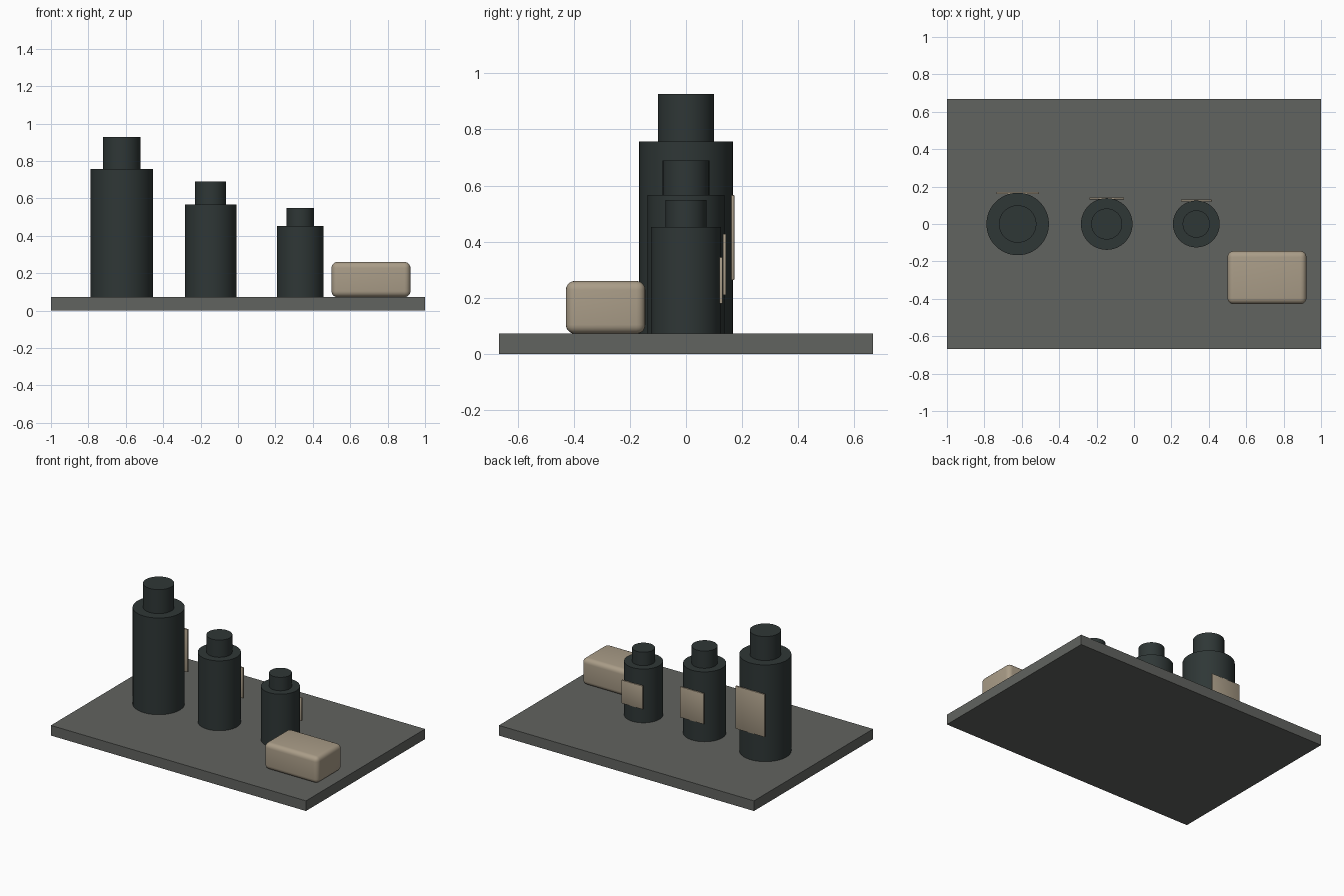
import bpy
import math

if "Cube" in bpy.data.objects:
    bpy.data.objects.remove(bpy.data.objects["Cube"])


def material(name, rgb):
    m = bpy.data.materials.new(name)
    m.diffuse_color = (*rgb, 1)
    m.use_nodes = True
    m.node_tree.nodes["Principled BSDF"].inputs["Base Color"].default_value = m.diffuse_color
    return m


STONE = material("stone grey", (0.12, 0.125, 0.115))
GLASS = material("dark green black", (0.028, 0.038, 0.037))
BEIGE = material("warm beige", (0.40, 0.335, 0.245))


def finish(name, mat, smooth=False):
    ob = bpy.context.object
    ob.name = name
    ob.data.materials.append(mat)
    if smooth:
        bpy.ops.object.shade_smooth_by_angle(angle=math.radians(35))
    return ob


def box(name, mat, lo, hi, bevel=0.0, segments=1):
    bpy.ops.mesh.primitive_cube_add(size=1, location=[(a + b) / 2 for a, b in zip(lo, hi)])
    ob = bpy.context.object
    ob.scale = [b - a for a, b in zip(lo, hi)]
    bpy.ops.object.transform_apply(location=False, rotation=False, scale=True)
    if bevel:
        mod = ob.modifiers.new("rounded edges", 'BEVEL')
        mod.width = bevel
        mod.segments = segments
        bpy.ops.object.modifier_apply(modifier=mod.name)
    return finish(name, mat, smooth=bevel > 0)


def cylinder(name, mat, x, radius, z0, z1):
    bpy.ops.mesh.primitive_cylinder_add(vertices=64, radius=radius, depth=z1 - z0,
                                        location=(x, 0, (z0 + z1) / 2))
    return finish(name, mat, smooth=True)


# Tray
TOP = 0.072
box("tray", STONE, (-1, -0.667, 0), (1, 0.667, TOP))

# Bottles with caps and rear labels:
# size, x, body radius, shoulder z, cap radius, cap z, label half width, label z range
bottles = [
    ("large", -0.622, 0.167, 0.757, 0.100, 0.927, 0.114, 0.263, 0.566),
    ("medium", -0.146, 0.138, 0.567, 0.083, 0.689, 0.093, 0.210, 0.428),
    ("small", 0.333, 0.125, 0.453, 0.073, 0.548, 0.083, 0.180, 0.345),
]
for size, x, r, shoulder, cap_r, cap_z, half, z0, z1 in bottles:
    cylinder(size + "_bottle", GLASS, x, r, TOP, shoulder)
    cylinder(size + "_cap", GLASS, x, cap_r, shoulder, cap_z)
    box(size + "_label", BEIGE, (x - half, r - 0.006, z0), (x + half, r + 0.005, z1), 0.002, 2)

# Soap bar
box("soap_bar", BEIGE, (0.5, -0.428, TOP), (0.922, -0.145, 0.26), 0.032, 5)
